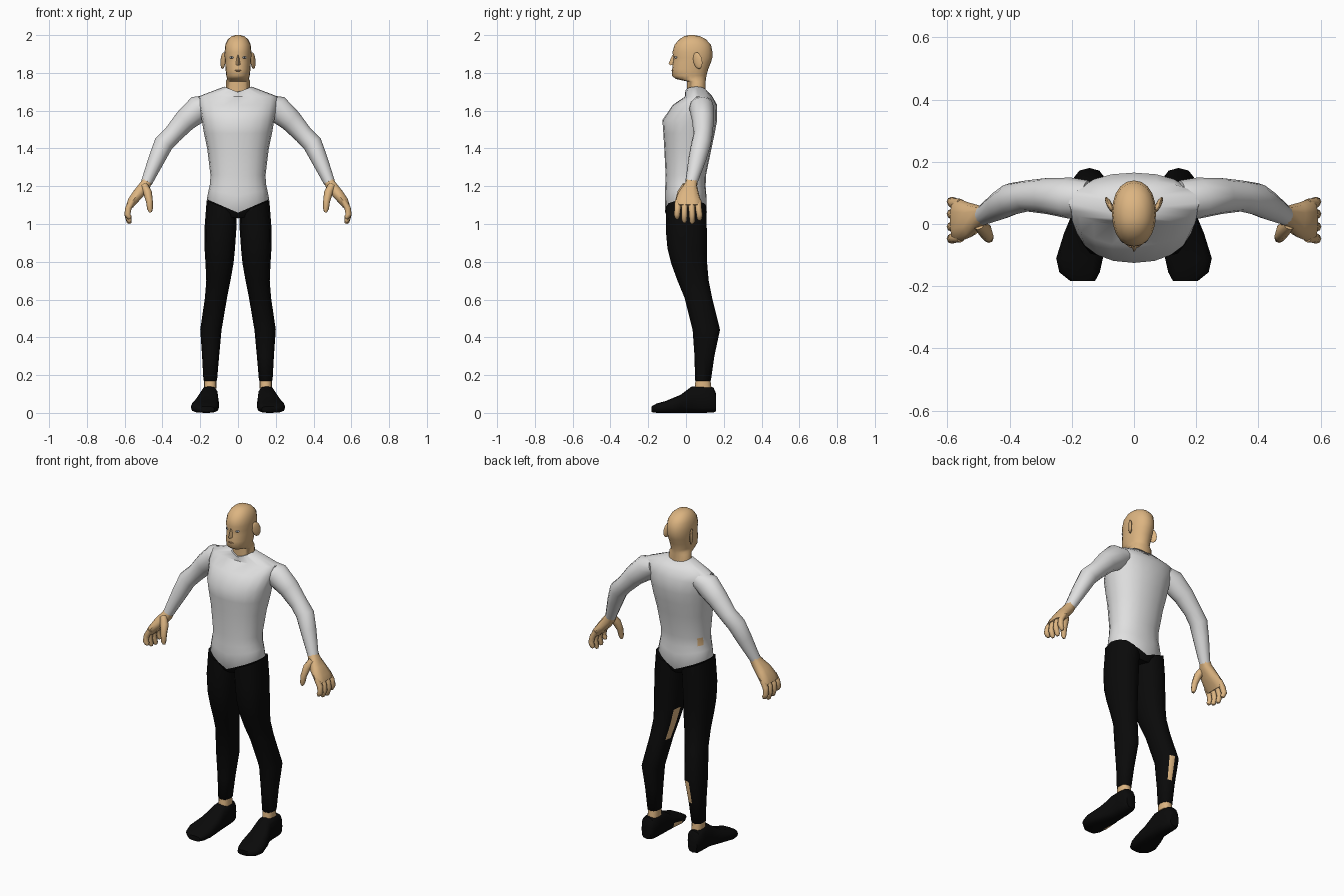
import bpy, bmesh, math
from mathutils import Vector, Matrix


def mat(name, r, g, b):
    m = bpy.data.materials.new(name)
    m.diffuse_color = (r, g, b, 1)
    return m


SKIN = mat("skin", 0.72, 0.46, 0.22)
SHIRT = mat("light grey cloth", 0.74, 0.74, 0.74)
BLACK = mat("black cloth", 0.003, 0.003, 0.003)
WHITE = mat("eye grey", 0.5, 0.5, 0.5)
IRIS = mat("dark iris", 0.05, 0.06, 0.08)
LIP = mat("lip brown", 0.45, 0.26, 0.13)


def unit(n, e):
    """Superellipse points; e = 2 is round, larger is squarer."""
    for i in range(n):
        a = 2 * math.pi * i / n
        c, s = math.cos(a), math.sin(a)
        yield (math.copysign(abs(c) ** (2 / e), c) if abs(c) > 1e-6 else 0,
               math.copysign(abs(s) ** (2 / e), s) if abs(s) > 1e-6 else 0)


def flat_ring(z, x0, x1, y0, y1, n=12, e=2.4, k=0):
    """Horizontal ring; k raises it away from the centre line."""
    out = []
    for c, s in unit(n, e):
        x = (x0 + x1) / 2 + (x1 - x0) / 2 * c
        out.append(Vector((x, (y0 + y1) / 2 + (y1 - y0) / 2 * s, z + k * abs(x))))
    return out


def tube(path, n=12, e=2):
    """Rings across a path of (x, y, z, half size in y, half size across)."""
    P = [Vector(p[:3]) for p in path]
    out = []
    for i, p in enumerate(path):
        t = (P[min(i + 1, len(P) - 1)] - P[max(i - 1, 0)]).normalized()
        u = (Vector((0, 1, 0)) - t * t.y).normalized()
        v = t.cross(u)
        out.append([P[i] + u * p[3] * c + v * p[4] * s for c, s in unit(n, e)])
    return out


def loft(name, rings, mats, bands=None, side=1, patches=()):
    """Skin rings; bands gives a material slot per band, patches are skin quads."""
    bm = bmesh.new()
    n = len(rings[0])
    V = [[bm.verts.new((p.x * side, p.y, p.z)) for p in r] for r in rings]
    bands = bands or [0] * (len(rings) - 1)
    for b in range(len(V) - 1):
        for j in range(n):
            q = (j + 1) % n
            f = bm.faces.new((V[b][j], V[b][q], V[b + 1][q], V[b + 1][j]))
            f.material_index = len(mats) - 1 if (b, j) in patches else bands[b]
    bm.faces.new(V[0]).material_index = bands[0]
    bm.faces.new(V[-1]).material_index = bands[-1]
    bmesh.ops.recalc_face_normals(bm, faces=bm.faces)
    return finish(name, bm, mats)


def finish(name, bm, mats):
    me = bpy.data.meshes.new(name)
    bm.to_mesh(me)
    bm.free()
    for m in mats:
        me.materials.append(m)
    ob = bpy.data.objects.new(name, me)
    bpy.context.collection.objects.link(ob)
    return ob


def blob(name, loc, size, m, turn=0, tilt=0):
    bm = bmesh.new()
    bmesh.ops.create_uvsphere(bm, u_segments=12, v_segments=8, radius=1)
    M = (Matrix.Translation(loc) @ Matrix.Rotation(turn, 4, 'Z')
         @ Matrix.Rotation(tilt, 4, 'X') @ Matrix.Diagonal((*size, 1)))
    bmesh.ops.transform(bm, matrix=M, verts=bm.verts)
    return finish(name, bm, [m])


# Torso with shirt, V-shaped hem and short black hip part: z, half width, front, back, slope
torso = [(1.03, .13, -.085, .09, .15), (1.06, .165, -.11, .11, .43),
         (1.15, .155, -.112, .108, .2), (1.20, .148, -.11, .104, .1),
         (1.26, .146, -.108, .106, 0), (1.40, .163, -.115, .135, 0),
         (1.48, .18, -.12, .152, 0), (1.55, .192, -.125, .165, 0),
         (1.63, .207, -.07, .165, 0), (1.675, .21, -.005, .14, 0),
         (1.698, .073, -.004, .112, .4)]
loft("torso", [flat_ring(z, -w, w, a, b, 20, 2.2, k) for z, w, a, b, k in torso],
     [BLACK, SHIRT, SKIN], [0] + [1] * 9, patches={(3, 8)})

# Neck and head: z, half width, front, back
head = [(1.67, .066, .005, .105), (1.755, .064, .005, .104), (1.768, .058, -.055, .106),
        (1.785, .062, -.074, .108), (1.82, .066, -.073, .118), (1.855, .068, -.07, .132),
        (1.88, .07, -.066, .139), (1.91, .071, -.072, .14), (1.95, .067, -.06, .132),
        (1.978, .053, -.035, .105), (1.994, .034, -.01, .075), (2.0, .012, .015, .045)]
loft("head", [flat_ring(z, -w, w, a, b, 20, 2.15) for z, w, a, b in head], [SKIN])

# Nose and mouth
nose = [[(-.006, -.06, 1.893), (0, -.071, 1.895), (.006, -.06, 1.893)],
        [(-.012, -.064, 1.856), (0, -.092, 1.852), (.012, -.064, 1.856)],
        [(-.015, -.064, 1.844), (0, -.084, 1.840), (.015, -.064, 1.844)]]
loft("nose", [[Vector(p) for p in r] for r in nose], [SKIN])
blob("mouth", (0, -.071, 1.812), (.02, .006, .004), LIP)

for s, tag in ((1, "left"), (-1, "right")):
    # Ear and eye
    blob("ear_" + tag, (s * .079, .062, 1.865), (.009, .026, .045), SKIN, s * -.45, .25)
    blob("eye_" + tag, (s * .034, -.054, 1.882), (.013, .006, .006), WHITE, s * .5)
    blob("iris_" + tag, (s * .034, -.0575, 1.882), (.005, .004, .005), IRIS, s * .5)

    # Sleeve
    arm = [(.15, .08, 1.635, .06, .05), (.205, .083, 1.612, .066, .072),
           (.28, .09, 1.548, .058, .06), (.345, .09, 1.475, .05, .05),
           (.394, .08, 1.425, .052, .052), (.43, .06, 1.345, .047, .044),
           (.484, .028, 1.22, .032, .03)]
    loft("sleeve_" + tag, tube(arm), [SHIRT], side=s)

    # Palm, fingers and thumb
    palm = [(.475, .033, 1.24, .028, .026), (.492, .026, 1.205, .034, .03),
            (.528, .014, 1.16, .056, .03), (.56, .012, 1.12, .068, .026),
            (.574, .012, 1.095, .066, .02)]
    loft("palm_" + tag, tube(palm, 10, 2.6), [SKIN], side=s)
    for i, (y, tip) in enumerate(((-.044, 1.025), (-.008, 1.006), (.03, 1.0), (.066, 1.018))):
        yt = y * 1.08
        finger = [(.557, y, 1.125, .015, .015), (.58, y, 1.085, .017, .017),
                  (.586, yt, 1.05, .016, .016), (.576, yt, tip + .012, .014, .014),
                  (.572, yt, tip + .002, .007, .007)]
        loft(f"finger_{i + 1}_{tag}", tube(finger, 8), [SKIN], side=s)
    thumb = [(.498, 0, 1.205, .02, .02), (.478, -.022, 1.165, .024, .023),
             (.469, -.04, 1.12, .018, .018), (.466, -.046, 1.08, .015, .015),
             (.463, -.046, 1.062, .008, .008)]
    loft("thumb_" + tag, tube(thumb, 8), [SKIN], side=s)

    # Trouser leg with bare ankle: z, inner, outer, front, back, slope
    leg = [(1.055, .006, .166, -.105, .108, .42), (.97, .009, .178, -.107, .11, 0),
           (.87, .016, .177, -.098, .11, 0), (.79, .024, .172, -.078, .112, 0),
           (.70, .04, .168, -.045, .12, 0), (.61, .058, .175, -.008, .138, 0),
           (.44, .087, .2, .035, .18, 0), (.30, .1, .19, .045, .15, 0),
           (.172, .111, .183, .048, .132, 0), (.17, .114, .18, .05, .13, 0),
           (.13, .114, .18, .045, .135, 0)]
    loft("leg_" + tag, [flat_ring(z, a, b, c, d, 12, 2.4, k) for z, a, b, c, d, k in leg],
         [BLACK, SKIN], [0] * 9 + [1], s,
         {(3, 5), (4, 5)} if s > 0 else {(6, 3)})

    # Shoe: y, inner, outer, bottom, top
    shoe = [(.16, .125, .185, .01, .10), (.145, .113, .195, .002, .135),
            (.09, .108, .196, 0, .143), (.03, .105, .2, 0, .14), (-.03, .1, .225, 0, .095),
            (-.11, .1, .25, 0, .062), (-.155, .11, .24, 0, .05), (-.183, .125, .205, .004, .034)]
    rings = [[Vector((p.x, y, p.y)) for p in flat_ring(0, a, b, c, d, 12, 3)]
             for y, a, b, c, d in shoe]
    loft("shoe_" + tag, rings, [BLACK, SKIN], None, s, {(4, 6), (4, 7)} if s > 0 else ())

# Smooth shading that keeps the sharp edges
for ob in bpy.context.collection.objects:
    ob.select_set(True)
    bpy.context.view_layer.objects.active = ob
bpy.ops.object.shade_smooth_by_angle(angle=math.radians(50))
